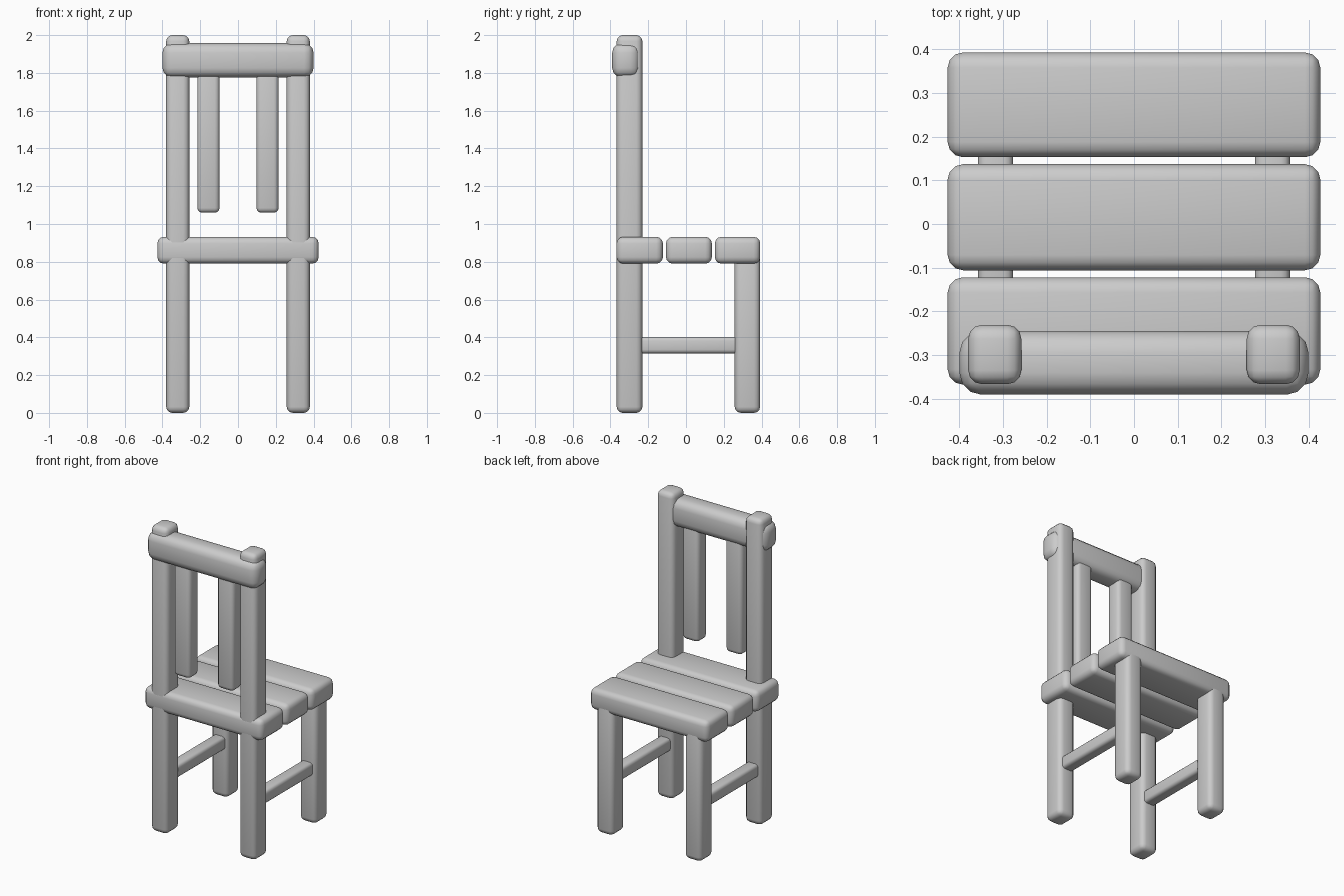
import bpy
import math

if "Cube" in bpy.data.objects:
    bpy.data.objects.remove(bpy.data.objects["Cube"], do_unlink=True)

GREY = (0.6, 0.6, 0.6, 1.0)
mat = bpy.data.materials.new("plain_grey")
mat.use_nodes = True
mat.diffuse_color = GREY
mat.node_tree.nodes["Principled BSDF"].inputs["Base Color"].default_value = GREY


def bar(name, xs, ys, zs, radius):
    """Rounded bar filling the given x, y and z ranges."""
    ranges = (xs, ys, zs)
    bpy.ops.mesh.primitive_cube_add(size=1, location=[(a + b) / 2 for a, b in ranges])
    obj = bpy.context.object
    obj.name = name
    obj.scale = [b - a for a, b in ranges]
    bpy.ops.object.transform_apply(location=False, rotation=False, scale=True)
    bevel = obj.modifiers.new("rounding", "BEVEL")
    bevel.width = radius
    bevel.segments = 3
    bpy.ops.object.modifier_apply(modifier=bevel.name)
    bpy.ops.object.shade_smooth_by_angle(angle=math.radians(40))
    obj.data.materials.append(mat)


# Seat slats
for name, ys in (("back", (-0.368, -0.122)), ("middle", (-0.106, 0.137)), ("front", (0.153, 0.393))):
    bar("seat_slat_" + name, (-0.427, 0.427), ys, (0.79, 0.932), 0.035)

# Top rail of the backrest
bar("top_rail", (-0.4, 0.4), (-0.391, -0.245), (1.776, 1.957), 0.05)

# Mirrored uprights, legs, stretchers and spindles
for side, s in (("left", 1), ("right", -1)):
    def span(a, b):
        return sorted((s * a, s * b))

    bar("back_post_" + side, span(0.258, 0.38), (-0.367, -0.231), (0, 2), 0.032)
    bar("front_leg_" + side, span(0.258, 0.38), (0.258, 0.392), (0, 0.87), 0.032)
    bar("stretcher_" + side, span(0.277, 0.357), (-0.28, 0.3), (0.315, 0.402), 0.02)
    bar("back_spindle_" + side, span(0.098, 0.215), (-0.362, -0.262), (1.06, 1.85), 0.025)
